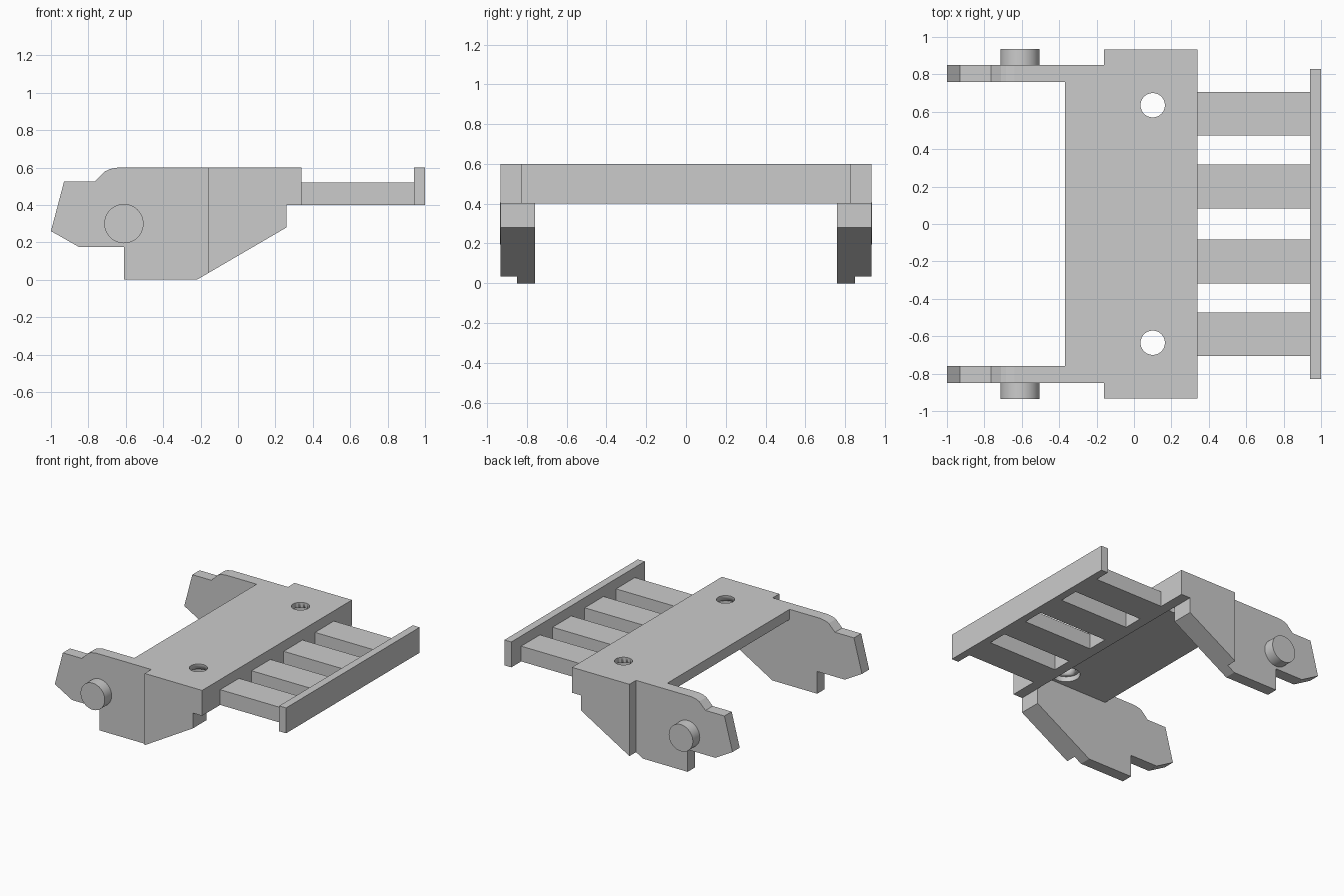
import bpy, bmesh
from mathutils import Matrix

cube = bpy.data.objects.get("Cube")
if cube:
    bpy.data.objects.remove(cube, do_unlink=True)

grey = bpy.data.materials.new("plain grey")
grey.use_nodes = True
grey.diffuse_color = (0.6, 0.6, 0.6, 1)
grey.node_tree.nodes["Principled BSDF"].inputs["Base Color"].default_value = (0.6, 0.6, 0.6, 1)


def finish(name, bm):
    bmesh.ops.recalc_face_normals(bm, faces=bm.faces)
    mesh = bpy.data.meshes.new(name)
    bm.to_mesh(mesh)
    bm.free()
    mesh.materials.append(grey)
    obj = bpy.data.objects.new(name, mesh)
    bpy.context.collection.objects.link(obj)
    return obj


def prism(name, profile, y0, y1):
    """Extrude an (x, z) outline from y0 to y1."""
    bm = bmesh.new()
    face = bm.faces.new([bm.verts.new((x, y0, z)) for x, z in profile])
    new = bmesh.ops.extrude_face_region(bm, geom=[face])["geom"]
    bmesh.ops.translate(bm, vec=(0, y1 - y0, 0),
                        verts=[v for v in new if isinstance(v, bmesh.types.BMVert)])
    return finish(name, bm)


def box(name, x0, x1, y0, y1, z0, z1):
    return prism(name, [(x0, z0), (x1, z0), (x1, z1), (x0, z1)], y0, y1)


def cylinder(name, radius, depth, centre, along_y=False):
    bm = bmesh.new()
    turn = Matrix.Rotation(1.570796, 4, "X") if along_y else Matrix()
    bmesh.ops.create_cone(bm, cap_ends=True, segments=48, radius1=radius, radius2=radius,
                          depth=depth, matrix=Matrix.Translation(centre) @ turn)
    obj = finish(name, bm)
    bpy.ops.object.select_all(action="DESELECT")
    bpy.context.view_layer.objects.active = obj
    obj.select_set(True)
    bpy.ops.object.shade_smooth_by_angle()
    return obj


# Outlines of the side arm and its thicker outer cheek
cheek = [(-0.16, 0.6), (0.34, 0.6), (0.34, 0.4), (0.26, 0.4), (0.26, 0.28), (-0.16, 0.035)]
arm = cheek[1:5] + [(-0.22, 0), (-0.61, 0), (-0.61, 0.175), (-0.85, 0.175), (-1, 0.26),
                    (-0.93, 0.525), (-0.765, 0.525), (-0.71, 0.58), (-0.685, 0.592), (-0.64, 0.6)]

# Deck plate with a deeper lip along one edge
deck = box("deck", -0.37, 0.26, -0.76, 0.76, 0.52, 0.6)
box("deck_lip", 0.26, 0.34, -0.76, 0.76, 0.4, 0.6)

for side, s in (("left", 1), ("right", -1)):
    # Arm, cheek and pivot pin
    prism(side + "_arm", arm, s * 0.76, s * 0.85)
    prism(side + "_cheek", cheek, s * 0.85, s * 0.932)
    cylinder(side + "_pivot_pin", 0.105, 0.087, (-0.61, s * 0.8925, 0.3), along_y=True)

    # Screw hole, wider from below
    for part, radius, z in (("hole", 0.065, 0.58), ("counterbore", 0.1, 0.46)):
        cutter = cylinder(f"{side}_{part}_cutter", radius, 0.2, (0.1, s * 0.635, z))
        cutter.hide_render = True
        cutter.hide_viewport = True
        cut = deck.modifiers.new(part, "BOOLEAN")
        cut.operation = "DIFFERENCE"
        cut.solver = "EXACT"
        cut.object = cutter

    # Slats reaching out to the end bar
    for name, y in (("inner", 0.2), ("outer", 0.59)):
        box(f"{side}_{name}_slat", 0.34, 0.94, s * y - 0.117, s * y + 0.117, 0.4, 0.52)

# End bar
box("end_bar", 0.94, 1, -0.83, 0.83, 0.4, 0.6)
